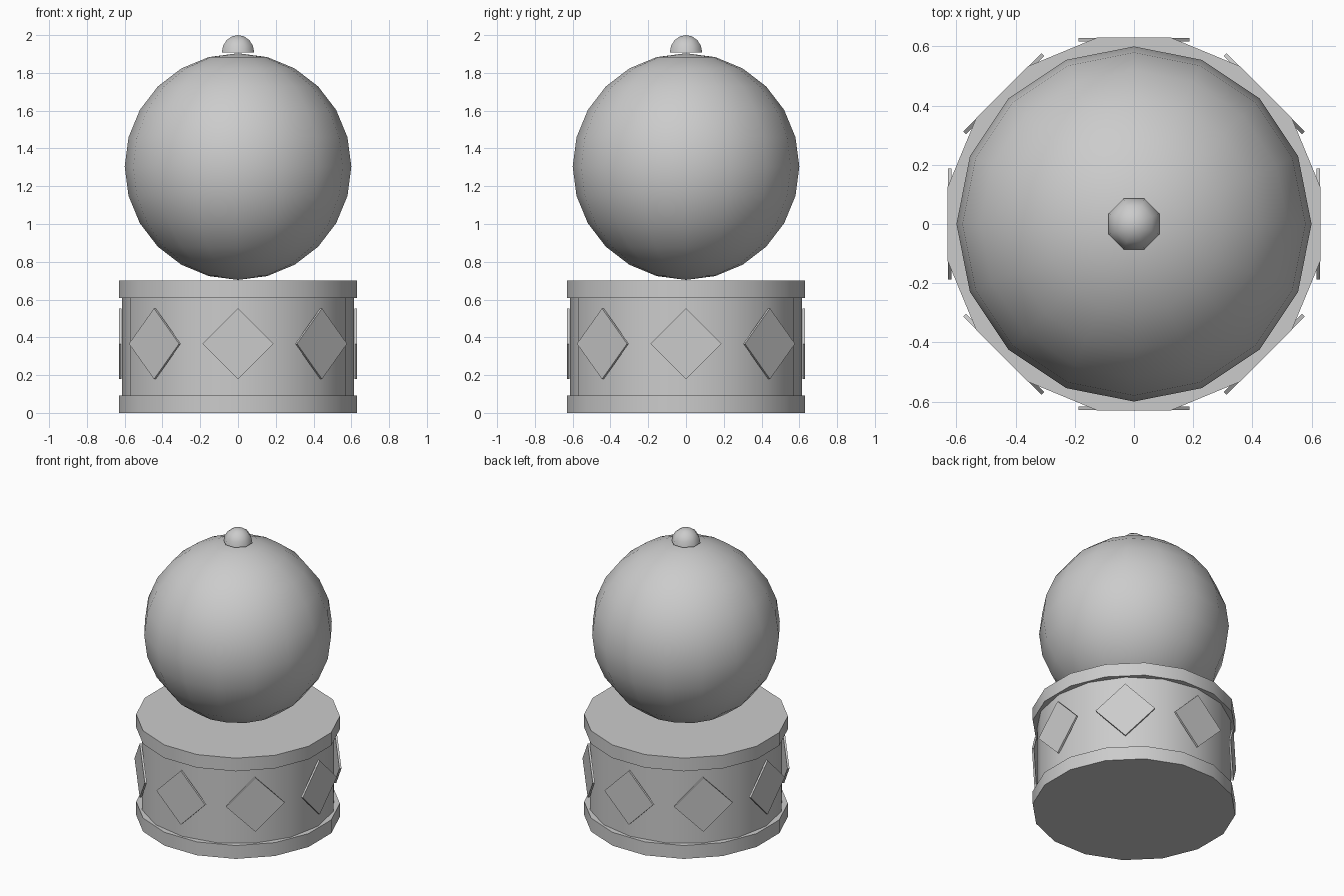
import bpy, bmesh, math
from mathutils import Matrix

if "Cube" in bpy.data.objects:
    bpy.data.objects.remove(bpy.data.objects["Cube"])

grey = bpy.data.materials.new("plain grey")
grey.diffuse_color = (0.6, 0.6, 0.6, 1)
grey.use_nodes = True
grey.node_tree.nodes["Principled BSDF"].inputs["Base Color"].default_value = grey.diffuse_color


def finish(name, bm, smooth=None):
    """Turn a bmesh into a named object, optionally smooth shaded by angle."""
    bmesh.ops.recalc_face_normals(bm, faces=bm.faces)
    mesh = bpy.data.meshes.new(name)
    bm.to_mesh(mesh)
    bm.free()
    mesh.materials.append(grey)
    obj = bpy.data.objects.new(name, mesh)
    bpy.context.collection.objects.link(obj)
    if smooth:
        bpy.ops.object.select_all(action='DESELECT')
        obj.select_set(True)
        bpy.context.view_layer.objects.active = obj
        bpy.ops.object.shade_smooth_by_angle(angle=math.radians(smooth))
    return obj


def drum_ring(name, radius, z0, z1, turn=0.0):
    bm = bmesh.new()
    place = Matrix.Translation((0, 0, (z0 + z1) / 2)) @ Matrix.Rotation(math.radians(turn), 4, 'Z')
    bmesh.ops.create_cone(bm, cap_ends=True, segments=16, radius1=radius,
                          radius2=radius, depth=z1 - z0, matrix=place)
    finish(name, bm, 30)


# Round pedestal: body with a wider rim at each end, rims turned half a side
drum_ring("pedestal_body", 0.615, 0.05, 0.65)
drum_ring("bottom_rim", 0.642, 0.0, 0.093, 11.25)
drum_ring("top_rim", 0.642, 0.609, 0.70, 11.25)

# Eight diamond plates around the pedestal
for i in range(8):
    bm = bmesh.new()
    place = (Matrix.Rotation(i * math.pi / 4, 4, 'Z')
             @ Matrix.Translation((0, -0.6225, 0.366))
             @ Matrix.Rotation(math.pi / 4, 4, 'Y')
             @ Matrix.Diagonal((0.265, 0.013, 0.265, 1)))
    bmesh.ops.create_cube(bm, size=1, matrix=place)
    finish(f"diamond_plate_{i + 1}", bm)

# Large ball
bm = bmesh.new()
bmesh.ops.create_uvsphere(bm, u_segments=16, v_segments=12, radius=0.6,
                          matrix=Matrix.Translation((0, 0, 1.304)))
finish("ball", bm, 40)

# Half-round knob on top
bm = bmesh.new()
bmesh.ops.create_uvsphere(bm, u_segments=8, v_segments=8, radius=0.093,
                          matrix=Matrix.Rotation(math.pi / 8, 4, 'Z'))
bmesh.ops.delete(bm, geom=[v for v in bm.verts if v.co.z < -0.001], context='VERTS')
bmesh.ops.holes_fill(bm, edges=[e for e in bm.edges if e.is_boundary], sides=0)
bmesh.ops.translate(bm, verts=bm.verts, vec=(0, 0, 1.907))
finish("knob", bm, 60)
